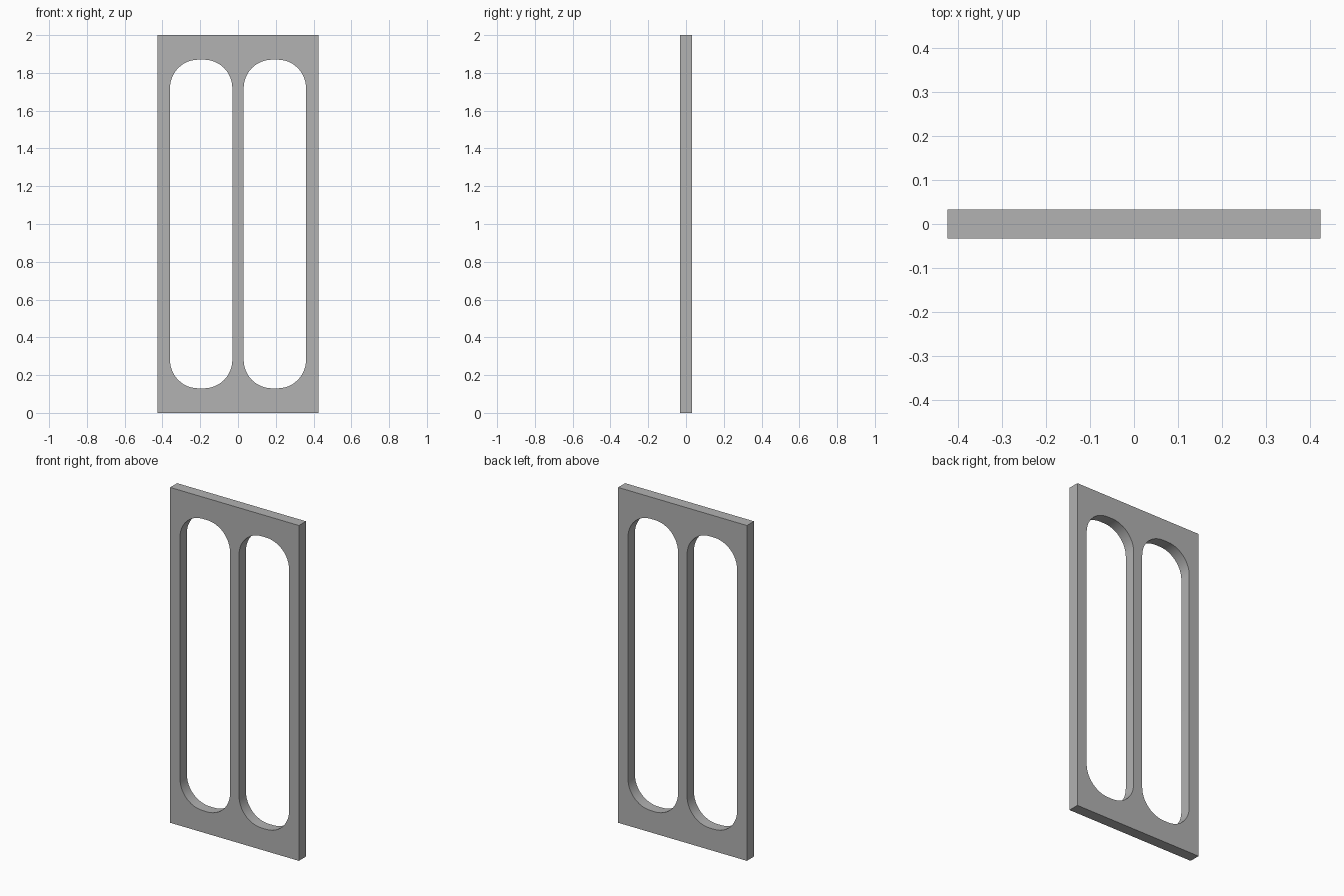
import bpy
import bmesh
import math

cube = bpy.data.objects.get("Cube")
if cube:
    bpy.data.objects.remove(cube, do_unlink=True)

WIDTH, HEIGHT, DEPTH = 0.85, 2.0, 0.066
SLOT_W, SLOT_H, SLOT_X, RADIUS = 0.33, 1.74, 0.195, 0.15

grey = bpy.data.materials.new("plain grey")
grey.use_nodes = True
colour = (0.445, 0.445, 0.445, 1)
grey.diffuse_color = colour
grey.node_tree.nodes["Principled BSDF"].inputs["Base Color"].default_value = colour


def rounded_rect(cx, cz, w, h, r=0, steps=12):
    """Outline points of a rectangle with optional round corners."""
    points = []
    for i, (sx, sz) in enumerate([(1, 1), (-1, 1), (-1, -1), (1, -1)]):
        for k in range(steps + 1 if r else 1):
            a = (i + k / steps) * math.pi / 2
            points.append((cx + sx * (w / 2 - r) + r * math.cos(a),
                           cz + sz * (h / 2 - r) + r * math.sin(a)))
    return points


# Flat outline with two slots, thickened into a panel
curve = bpy.data.curves.new("panel_outline", "CURVE")
curve.dimensions = "2D"
curve.fill_mode = "BOTH"
curve.extrude = DEPTH / 2
outlines = [rounded_rect(0, HEIGHT / 2, WIDTH, HEIGHT)]
for side in (-1, 1):
    outlines.append(rounded_rect(side * SLOT_X, HEIGHT / 2, SLOT_W, SLOT_H, RADIUS))
for outline in outlines:
    spline = curve.splines.new("POLY")
    spline.points.add(len(outline) - 1)
    for point, (x, z) in zip(spline.points, outline):
        point.co = (x, z, 0, 1)
    spline.use_cyclic_u = True

panel = bpy.data.objects.new("slotted_panel", curve)
bpy.context.collection.objects.link(panel)
panel.rotation_euler.x = math.pi / 2
bpy.ops.object.select_all(action="DESELECT")
panel.select_set(True)
bpy.context.view_layer.objects.active = panel
bpy.ops.object.convert(target="MESH")
bpy.ops.object.transform_apply(location=False, rotation=True, scale=False)

# Weld the faces to the rims
panel = bpy.context.object
panel.name = "slotted_panel"
bm = bmesh.new()
bm.from_mesh(panel.data)
bmesh.ops.remove_doubles(bm, verts=bm.verts, dist=0.0001)
bmesh.ops.recalc_face_normals(bm, faces=bm.faces)
bm.to_mesh(panel.data)
bm.free()

panel.data.materials.clear()
panel.data.materials.append(grey)
bpy.ops.object.shade_smooth_by_angle(angle=math.radians(30))
